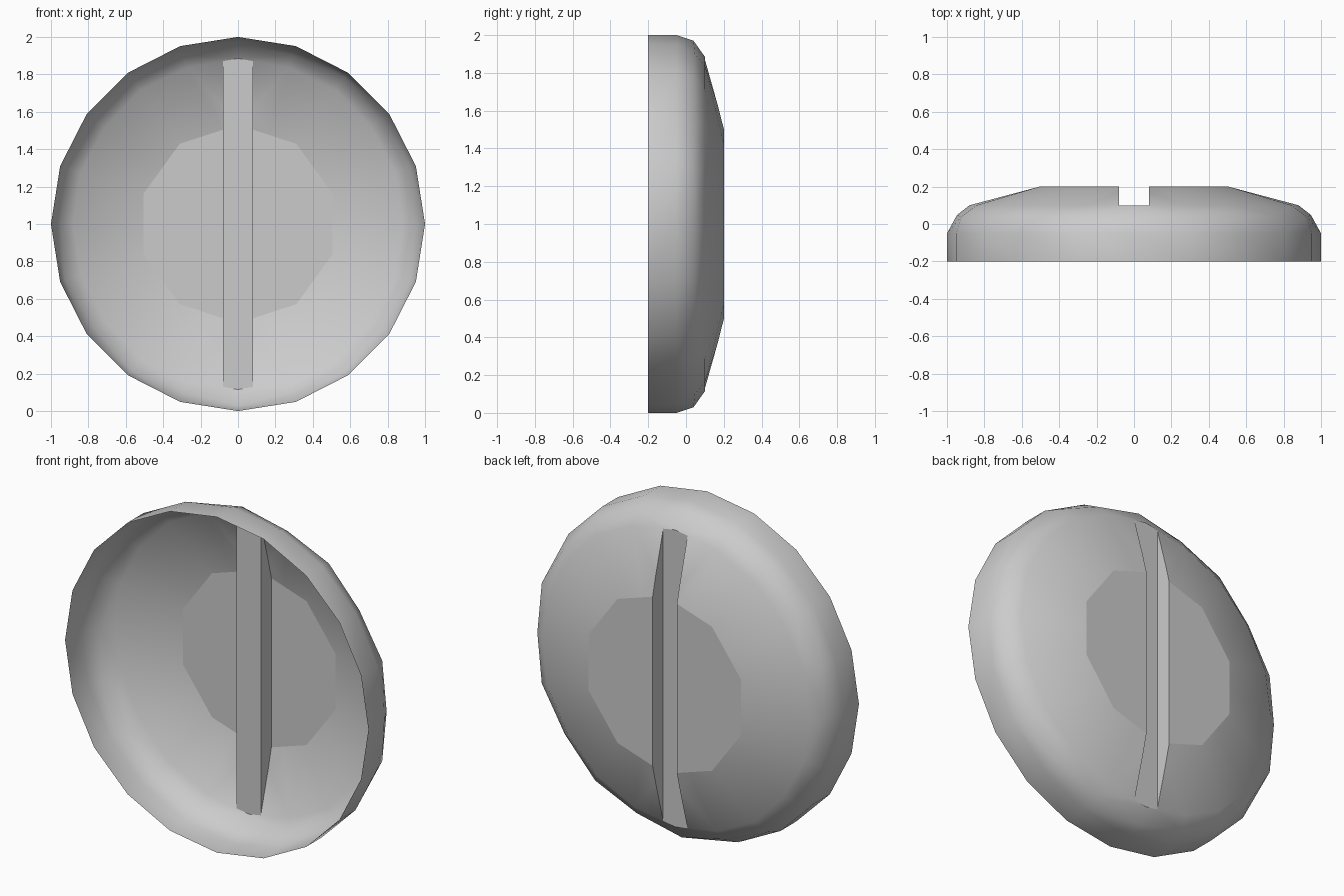
import bpy
import bmesh
from math import sin, cos, pi, radians

cube = bpy.data.objects.get("Cube")
if cube:
    bpy.data.objects.remove(cube, do_unlink=True)

SIDES = 20

grey = bpy.data.materials.new("plain_grey")
grey.use_nodes = True
colour = (0.6, 0.6, 0.6, 1)
grey.diffuse_color = colour
grey.node_tree.nodes["Principled BSDF"].inputs["Base Color"].default_value = colour


def add_object(name, bm):
    mesh = bpy.data.meshes.new(name)
    bm.to_mesh(mesh)
    bm.free()
    obj = bpy.data.objects.new(name, mesh)
    bpy.context.collection.objects.link(obj)
    return obj


# Domed head: rings of (radius, y) for the even and the odd corners
rings = [
    ((1.0, -0.2), (1.0, -0.2)),
    ((1.0, -0.05), (1.0, -0.05)),
    ((0.97, 0.04), (0.947, 0.047)),
    ((0.885, 0.1), (0.88, 0.1)),
    ((0.53, 0.2), (0.504, 0.2)),
]
bm = bmesh.new()
loops = []
for ring in rings:
    loop = []
    for i in range(SIDES):
        r, y = ring[i % 2]
        a = 2 * pi * i / SIDES
        loop.append(bm.verts.new((r * sin(a), y, 1 + r * cos(a))))
    loops.append(loop)
for low, high in zip(loops, loops[1:]):
    for i in range(SIDES):
        j = (i + 1) % SIDES
        bm.faces.new((low[i], low[j], high[j], high[i]))
bm.faces.new(loops[0])
bm.faces.new(loops[-1])
# Triangulate the bevel facets, then orient outward
bmesh.ops.triangulate(bm, faces=[f for f in bm.faces if len(f.verts) == 4])
bmesh.ops.recalc_face_normals(bm, faces=bm.faces[:])
head = add_object("slotted_head", bm)
head.data.materials.append(grey)

# Slot cutter running the full height
bm = bmesh.new()
bmesh.ops.create_cube(bm, size=1)
for v in bm.verts:
    v.co = (v.co.x * 0.16, 0.3 + v.co.y * 0.4, 1 + v.co.z * 2.4)
cutter = add_object("slot_cutter", bm)
cutter.hide_render = True

mod = head.modifiers.new("slot", "BOOLEAN")
mod.operation = "DIFFERENCE"
mod.solver = "EXACT"
mod.object = cutter
bpy.context.view_layer.objects.active = head
head.select_set(True)
bpy.ops.object.modifier_apply(modifier=mod.name)
bpy.data.objects.remove(cutter, do_unlink=True)

# Open the front so the head is a hollow shell
bm = bmesh.new()
bm.from_mesh(head.data)
cap = [f for f in bm.faces if all(v.co.y < -0.19 for v in f.verts)]
bmesh.ops.delete(bm, geom=cap, context="FACES")
bm.to_mesh(head.data)
bm.free()

bpy.ops.object.shade_smooth_by_angle(angle=radians(35))

# Keep the middle disc flat with a crisp border
bm = bmesh.new()
bm.from_mesh(head.data)
for f in bm.faces:
    if all(v.co.y > 0.199 for v in f.verts):
        for e in f.edges:
            e.smooth = False
bm.to_mesh(head.data)
bm.free()
